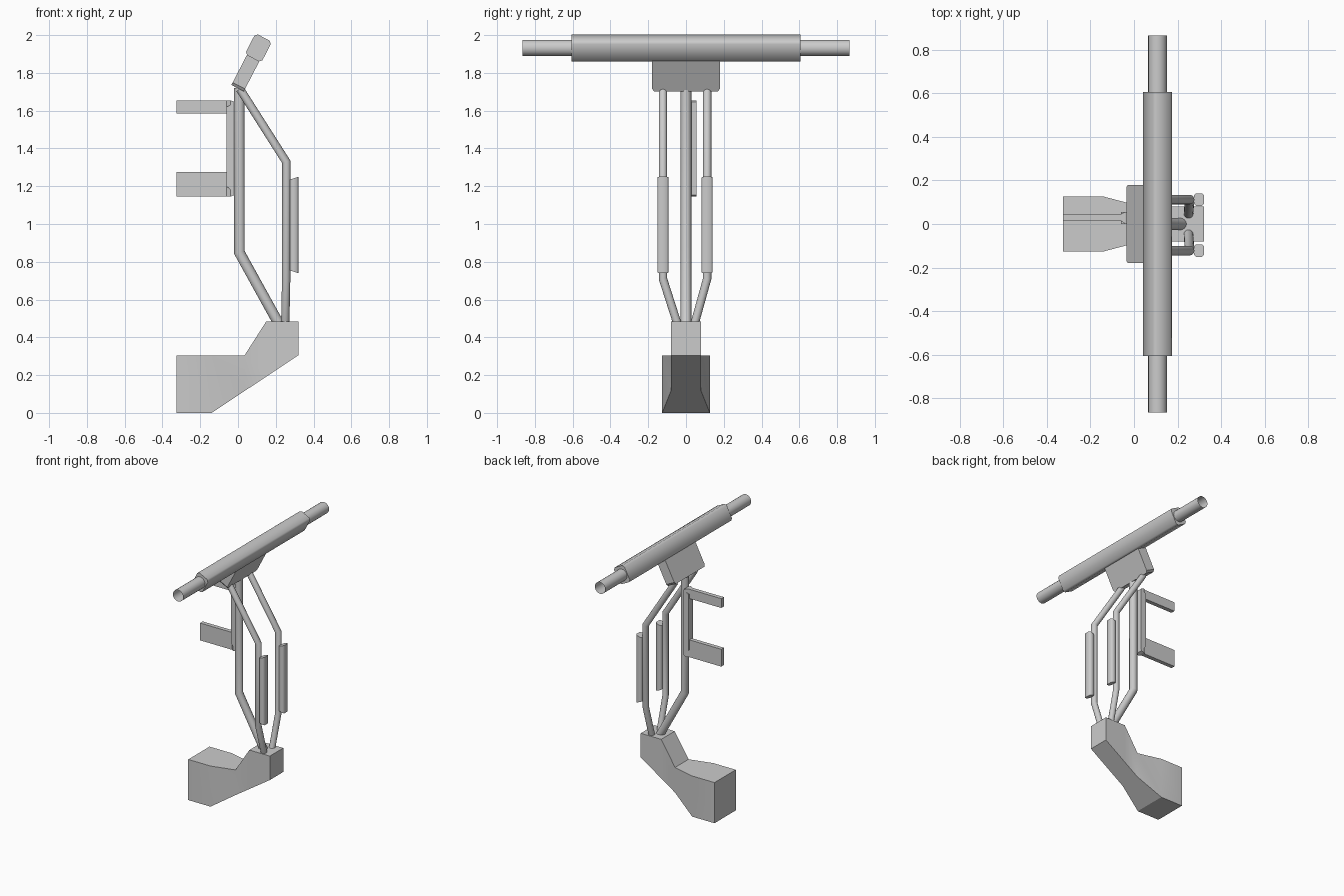
import bpy, bmesh, math
from mathutils import Vector

if "Cube" in bpy.data.objects:
    bpy.data.objects.remove(bpy.data.objects["Cube"])

GREY = (0.6, 0.6, 0.6, 1)
metal = bpy.data.materials.new("plain grey")
metal.use_nodes = True
metal.diffuse_color = GREY
metal.node_tree.nodes["Principled BSDF"].inputs["Base Color"].default_value = GREY


def finish(name, bm, smooth=30):
    bmesh.ops.recalc_face_normals(bm, faces=bm.faces)
    mesh = bpy.data.meshes.new(name)
    bm.to_mesh(mesh)
    bm.free()
    mesh.materials.append(metal)
    ob = bpy.data.objects.new(name, mesh)
    bpy.context.collection.objects.link(ob)
    bpy.ops.object.select_all(action='DESELECT')
    ob.select_set(True)
    bpy.context.view_layer.objects.active = ob
    bpy.ops.object.shade_smooth_by_angle(angle=math.radians(smooth))
    return ob


def skin(name, rings, caps=True, smooth=30):
    """Join successive rings of points into one surface."""
    bm = bmesh.new()
    rows = [[bm.verts.new(p) for p in ring] for ring in rings]
    n = len(rows[0])
    for a, b in zip(rows, rows[1:]):
        for i in range(n):
            j = (i + 1) % n
            bm.faces.new((a[i], a[j], b[j], b[i]))
    if caps:
        bm.faces.new(rows[0])
        bm.faces.new(rows[-1])
    return finish(name, bm, smooth)


def box_loft(name, stations):
    """Rectangular sections along x: (x, y low, y high, z low, z high)."""
    return skin(name, [[(x, a, c), (x, b, c), (x, b, d), (x, a, d)]
                       for x, a, b, c, d in stations], smooth=15)


def tube(name, path, r, sides=16, caps=True):
    """Round pipe with mitred bends."""
    pts = [Vector(p) for p in path]
    rings = []
    for i, p in enumerate(pts):
        into = (p - pts[i - 1] if i else pts[1] - p).normalized()
        out = (pts[i + 1] - p).normalized() if i + 1 < len(pts) else into
        plane = (into + out).normalized()
        side = Vector((0, 1, 0))
        if abs(into.y) > 0.9:
            side = Vector((1, 0, 0))
        u = into.cross(side).normalized()
        v = into.cross(u)
        ring = []
        for k in range(sides):
            t = math.tau * k / sides
            q = (u * math.cos(t) + v * math.sin(t)) * r
            ring.append(p + q - into * (q.dot(plane) / into.dot(plane)))
        rings.append(ring)
    return skin(name, rings, caps, 40)


def chamfered(w, h, c):
    """Rectangle outline with cut corners."""
    return [(-w + c, -h), (w - c, -h), (w, -h + c), (w, h - c),
            (w - c, h), (-w + c, h), (-w, h - c), (-w, -h + c)]


# Base block, wide at the outer end and stepped up under the tubes
box_loft("base_block", [
    (-0.325, -0.126, 0.126, 0, 0.305),
    (-0.14, -0.126, 0.126, 0, 0.305),
    (0.035, -0.08, 0.08, 0.116, 0.305),
    (0.15, -0.08, 0.08, 0.192, 0.485),
    (0.32, -0.08, 0.08, 0.305, 0.485)])

# Frame tubes and the pads on the two side tubes
tube("centre_tube", [(0.217, 0, 0.47), (0.007, 0, 0.85), (0.007, 0, 1.72)], 0.028)
MID = -0.005
for label, s in (("left", 1), ("right", -1)):
    y = MID + s * 0.117
    tube(label + "_side_tube", [(0.25, s * 0.045, 0.47), (0.255, y, 0.71),
                                (0.255, y, 1.33), (0.01, y, 1.715)], 0.022)
    outline = chamfered(0.022, 0.029, 0.009)
    rings = [[(0.298 + a, y + b, z + slope * a) for a, b in outline]
             for z, slope in ((0.747, -0.33), (1.243, 0.33))]
    skin(label + "_pad", rings, smooth=50)

# Bracket of two arms joined by an upright
for label, low, high in (("upper", 1.585, 1.655), ("lower", 1.145, 1.275)):
    box_loft(label + "_bracket_arm", [
        (-0.325, 0.015, 0.046, low, high),
        (-0.06, 0.015, 0.046, low, high),
        (-0.04, 0, 0.056, low, high),
        (-0.02, 0, 0.056, low + 0.008, high - 0.008)])
box_loft("bracket_upright", [(-0.06, 0.0, 0.056, 1.2, 1.62),
                             (-0.018, 0.0, 0.056, 1.16, 1.64)])

# Tilted head: mounting plate, long sleeve and open end pipes
centre = Vector((0.108, 0, 1.932))
along = Vector((0.46, 0, 0.888)).normalized()
across = Vector((along.z, 0, -along.x))
plate_outline = [(-0.18, -0.05), (0.18, -0.05), (0.18, -0.225),
                 (0.168, -0.24), (-0.168, -0.24), (-0.18, -0.225)]
skin("mounting_plate", [[centre + across * t + along * d + Vector((0, y, 0))
                         for y, d in plate_outline] for t in (-0.037, 0.037)], smooth=20)
skin("bar_sleeve", [[centre + across * a + along * b + Vector((0, y, 0))
                     for a, b in chamfered(0.049, 0.062, 0.014)]
                    for y in (-0.606, 0.606)], smooth=50)
for label, s in (("left", 1), ("right", -1)):
    tube(label + "_end_pipe", [centre + Vector((0, s * y, 0)) for y in (0.55, 0.865)],
         0.043, 20, caps=False)
